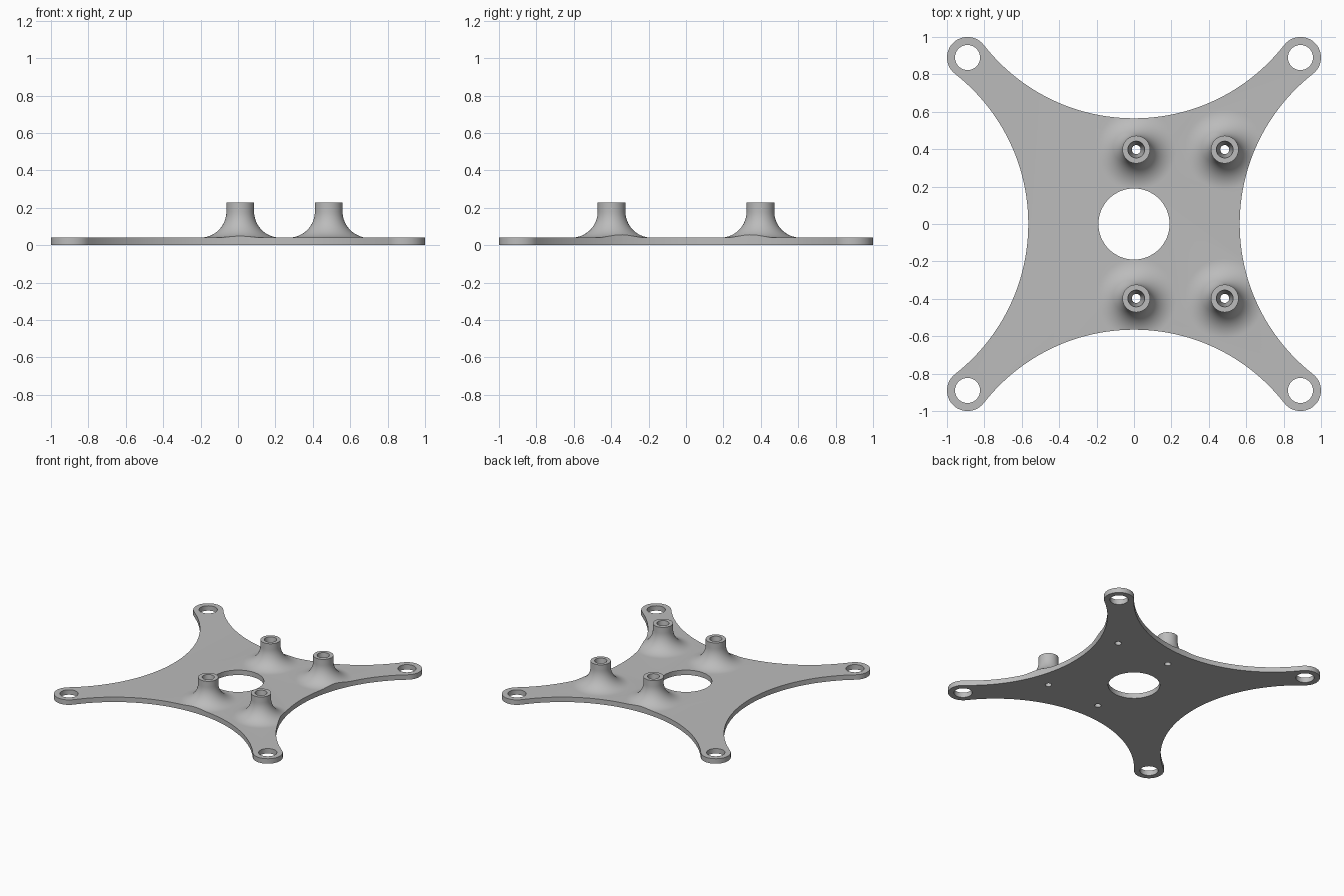
import bpy, bmesh
from math import sin, cos, pi, atan2, hypot, radians

cube = bpy.data.objects.get("Cube")
if cube:
    bpy.data.objects.remove(cube, do_unlink=True)

LUG, LUG_R = 0.89, 0.11              # lug centre offset and radius
WAIST = 0.565                        # nearest approach of the concave sides
PLATE_T, BOSS_TOP = 0.04, 0.227
BOSS_R, FLARE = 0.074, 0.14
BOSSES = [(x, y) for x in (0.012, 0.485) for y in (-0.398, 0.398)]

grey = bpy.data.materials.new("plain grey")
grey.use_nodes = True
colour = (0.5, 0.5, 0.5, 1)
grey.diffuse_color = colour
grey.node_tree.nodes["Principled BSDF"].inputs["Base Color"].default_value = colour


def add(name, bm):
    bmesh.ops.recalc_face_normals(bm, faces=bm.faces)
    me = bpy.data.meshes.new(name)
    bm.to_mesh(me)
    bm.free()
    me.materials.append(grey)
    ob = bpy.data.objects.new(name, me)
    bpy.context.collection.objects.link(ob)
    return ob


def prism(name, pts, z0, z1):
    bm = bmesh.new()
    face = bm.faces.new([bm.verts.new((x, y, z0)) for x, y in pts])
    ext = bmesh.ops.extrude_face_region(bm, geom=[face])
    top = [v for v in ext["geom"] if isinstance(v, bmesh.types.BMVert)]
    bmesh.ops.translate(bm, verts=top, vec=(0, 0, z1 - z0))
    return add(name, bm)


def lathe(name, profile, x, y, n=64):
    """Closed solid of revolution from (radius, height) pairs, bottom to top."""
    bm = bmesh.new()
    rings = [[bm.verts.new((x + r * cos(2 * pi * i / n), y + r * sin(2 * pi * i / n), z))
              for i in range(n)] for r, z in profile]
    for a, b in zip(rings, rings[1:]):
        for i in range(n):
            j = (i + 1) % n
            bm.faces.new((a[i], a[j], b[j], b[i]))
    bm.faces.new(rings[0])
    bm.faces.new(rings[-1])
    return add(name, bm)


def combine(body, tool, operation):
    mod = body.modifiers.new(operation, "BOOLEAN")
    mod.operation, mod.object, mod.solver = operation, tool, "EXACT"
    bpy.context.view_layer.update()
    mesh = bpy.data.meshes.new_from_object(
        body.evaluated_get(bpy.context.evaluated_depsgraph_get()))
    body.modifiers.clear()
    body.data = mesh
    bpy.data.objects.remove(tool, do_unlink=True)


# Star outline: lug arcs joined by tangent concave arcs, one quarter per turn
c = (2 * LUG**2 - (WAIST - LUG_R)**2) / (2 * (LUG - WAIST + LUG_R))
c = c if c > 0 else -c
R = c - WAIST
tangent = atan2(c - LUG, -LUG)
half = atan2(LUG, c - LUG)
quarter = []
for i in range(25):                  # around the lug, ending at the tangent point
    a = (pi / 2 - tangent) + (2 * tangent - pi / 2) * i / 24
    quarter.append((LUG + LUG_R * cos(a), LUG + LUG_R * sin(a)))
for i in range(1, 48):               # across the concave side
    a = half - 2 * half * i / 48
    quarter.append((R * sin(a), c - R * cos(a)))
outline = []
for k in range(4):
    s, t = round(sin(k * pi / 2)), round(cos(k * pi / 2))
    outline += [(x * t - y * s, x * s + y * t) for x, y in quarter]

# Slab with flared bosses, trimmed to the outline
plate = prism("mounting_plate", [(-2, -2), (2, -2), (2, 2), (-2, 2)], 0, PLATE_T)
profile = [(BOSS_R + FLARE, PLATE_T / 2)]
for i in range(17):
    a = pi / 2 * i / 16
    profile.append((BOSS_R + FLARE * (1 - sin(a)), PLATE_T + FLARE * (1 - cos(a))))
profile.append((BOSS_R, BOSS_TOP))
for x, y in BOSSES:
    combine(plate, lathe("boss", profile, x, y), "UNION")
combine(plate, prism("outline", outline, -0.1, 0.5), "INTERSECT")

# Centre opening, lug holes and tapered boss bores
holes = [(0, 0, 0.19)] + [(x, y, 0.067) for x in (-LUG, LUG) for y in (-LUG, LUG)]
for x, y, r in holes:
    combine(plate, lathe("hole", [(r, -0.1), (r, 0.5)], x, y), "DIFFERENCE")
for x, y in BOSSES:
    bore = [(0.024, -0.1), (0.024, PLATE_T), (0.045, BOSS_TOP), (0.045, 0.5)]
    combine(plate, lathe("bore", bore, x, y, 32), "DIFFERENCE")

# Smooth curved walls, crisp rims
bpy.ops.object.select_all(action="DESELECT")
plate.select_set(True)
bpy.context.view_layer.objects.active = plate
bpy.ops.object.shade_smooth_by_angle(angle=radians(30))
